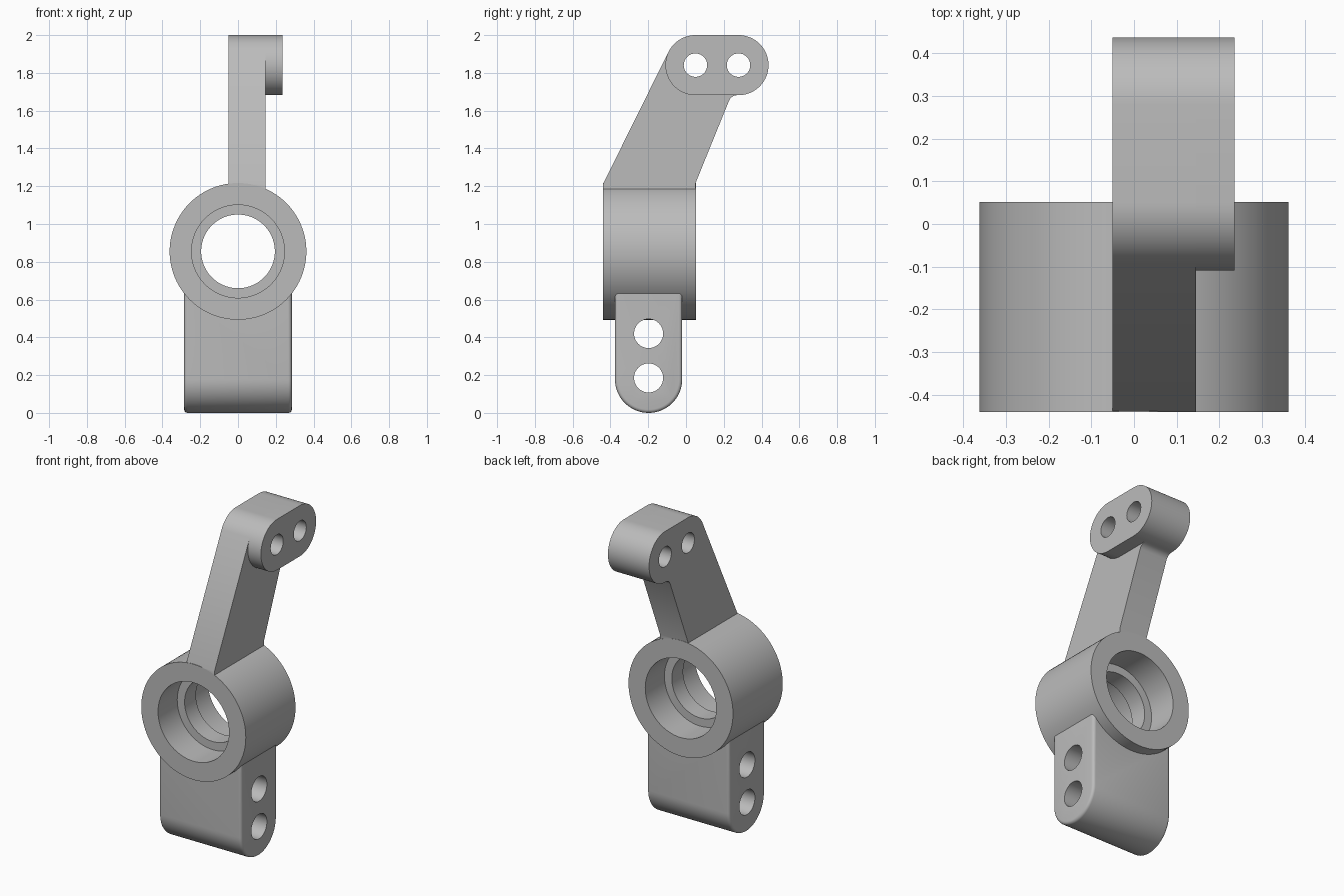
import bpy, bmesh, math
from mathutils import Vector, Matrix

cube = bpy.data.objects.get("Cube")
if cube:
    bpy.data.objects.remove(cube, do_unlink=True)

grey = bpy.data.materials.new("plain grey")
grey.use_nodes = True
colour = (0.5, 0.5, 0.5, 1)
grey.diffuse_color = colour
grey.node_tree.nodes["Principled BSDF"].inputs["Base Color"].default_value = colour

BORE_Z, BARREL_R = 0.855, 0.362
FRONT, BACK = -0.44, 0.052


def add_object(name, bm):
    bmesh.ops.recalc_face_normals(bm, faces=bm.faces[:])
    mesh = bpy.data.meshes.new(name)
    bm.to_mesh(mesh)
    bm.free()
    mesh.materials.append(grey)
    ob = bpy.data.objects.new(name, mesh)
    bpy.context.collection.objects.link(ob)
    return ob


def arc(cy, cz, r, start, end, steps=32):
    angles = [math.radians(start + (end - start) * i / steps) for i in range(steps + 1)]
    return [(cy + r * math.cos(a), cz + r * math.sin(a)) for a in angles]


def prism(name, outline, x0, x1):
    """Side outline (y, z) extruded along x."""
    bm = bmesh.new()
    face = bm.faces.new([bm.verts.new((x0, y, z)) for y, z in outline])
    out = bmesh.ops.extrude_face_region(bm, geom=[face])
    moved = [v for v in out["geom"] if isinstance(v, bmesh.types.BMVert)]
    bmesh.ops.translate(bm, verts=moved, vec=(x1 - x0, 0, 0))
    return add_object(name, bm)


def apply(ob, kind, **settings):
    mod = ob.modifiers.new(kind.lower(), kind)
    for key, value in settings.items():
        setattr(mod, key, value)
    with bpy.context.temp_override(object=ob, active_object=ob, selected_objects=[ob]):
        bpy.ops.object.modifier_apply(modifier=mod.name)


def combine(ob, other, operation):
    apply(ob, "BOOLEAN", object=other, operation=operation, solver="EXACT")
    bpy.data.objects.remove(other, do_unlink=True)


def drill(ob, y, z, r):
    combine(ob, prism("drill", arc(y, z, r, 0, 360, 48)[:-1], -1, 1), "DIFFERENCE")


def trim_to_barrel(ob):
    """Hollow the part so that it just sinks into the barrel wall."""
    bm = bmesh.new()
    turn = Matrix.Translation((0, 0, BORE_Z)) @ Matrix.Rotation(math.pi / 2, 4, "X")
    bmesh.ops.create_cone(bm, cap_ends=True, segments=96, radius1=BARREL_R - 0.01,
                          radius2=BARREL_R - 0.01, depth=2, matrix=turn)
    combine(ob, add_object("trimmer", bm), "DIFFERENCE")


def smooth(ob):
    bpy.ops.object.select_all(action="DESELECT")
    ob.select_set(True)
    bpy.context.view_layer.objects.active = ob
    bpy.ops.object.shade_smooth_by_angle(angle=math.radians(30))


# Bearing barrel: turned profile with a seat at each end and a lip between
bm = bmesh.new()
SEAT_R, LIP_R, SEAT = 0.246, 0.195, 0.19
profile = [(BARREL_R, FRONT), (BARREL_R, BACK), (SEAT_R, BACK), (SEAT_R, BACK - SEAT),
           (LIP_R, BACK - SEAT), (LIP_R, FRONT + SEAT), (SEAT_R, FRONT + SEAT), (SEAT_R, FRONT)]
verts = [bm.verts.new((r, y, BORE_Z)) for r, y in profile]
edges = [bm.edges.new((v, verts[i - 1])) for i, v in enumerate(verts)]
bmesh.ops.spin(bm, geom=verts + edges, cent=(0, 0, BORE_Z), axis=(0, 1, 0),
               angle=2 * math.pi, steps=96, use_merge=True)
bmesh.ops.remove_doubles(bm, verts=bm.verts[:], dist=0.0001)
smooth(add_object("bearing_barrel", bm))

# Lower lug: rounded foot with softened edges and two cross holes
LUG_Y, LUG_R = -0.198, 0.178
outline = arc(LUG_Y, LUG_R, LUG_R, 180, 360) + [(LUG_Y + LUG_R, 0.7), (LUG_Y - LUG_R, 0.7)]
lug = prism("lower_lug", outline, -0.285, 0.285)
apply(lug, "BEVEL", width=0.018, segments=4, limit_method="ANGLE", angle_limit=math.radians(40))
for z in (0.42, 0.185):
    drill(lug, LUG_Y, z, 0.077)
trim_to_barrel(lug)
smooth(lug)

# Upper arm: leaning web that runs into a slot-shaped head
HEAD_Z, HEAD_R, HOLES = 1.841, 0.159, (0.05, 0.278)
outline = [(FRONT, 1.1), (FRONT, 1.21)]
outline += arc(HOLES[0], HEAD_Z, HEAD_R, 153, 90, 20)
outline += arc(HOLES[1], HEAD_Z, HEAD_R, 90, -90)
outline += arc(0.272, 1.634, 0.048, 95, 158, 8)
outline += [(BACK - 0.002, 1.215), (BACK - 0.002, 1.1)]
arm = prism("upper_arm", outline, -0.05, 0.145)
trim_to_barrel(arm)

# Head boss: thickens the head on one side
slot = arc(HOLES[0], HEAD_Z, HEAD_R, 270, 90) + arc(HOLES[1], HEAD_Z, HEAD_R, 90, -90)
boss = prism("head_boss", slot, 0.145, 0.235)
for part in (arm, boss):
    for y in HOLES:
        drill(part, y, HEAD_Z, 0.062)
    smooth(part)
